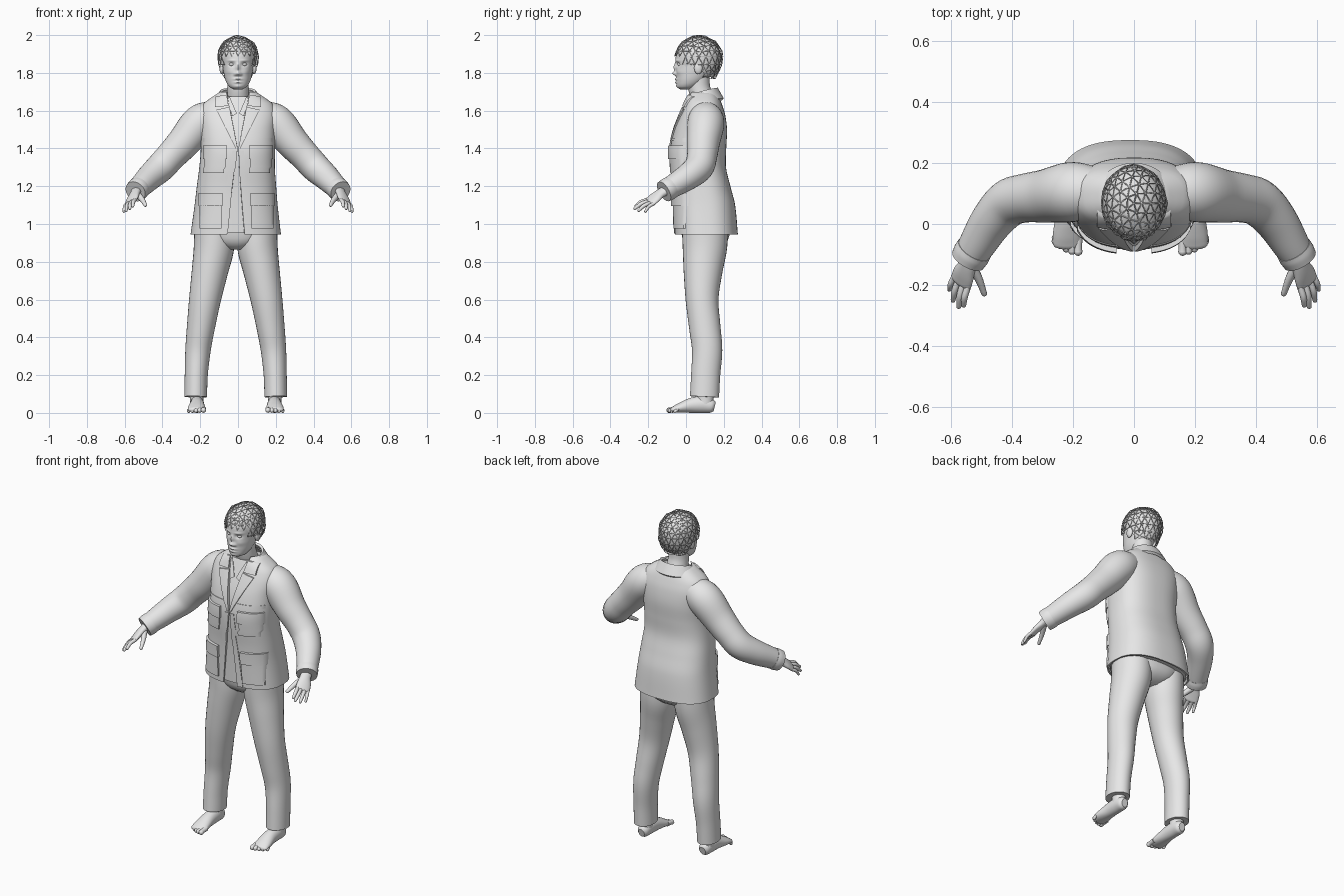
import bpy, bmesh, math, random
from mathutils import Vector

random.seed(4)
if "Cube" in bpy.data.objects:
    bpy.data.objects.remove(bpy.data.objects["Cube"], do_unlink=True)

GREY = bpy.data.materials.new("plain grey")
GREY.use_nodes = True
GREY.diffuse_color = (0.8, 0.8, 0.8, 1)
GREY.node_tree.nodes["Principled BSDF"].inputs["Base Color"].default_value = (0.8, 0.8, 0.8, 1)
TAU = math.tau
SIDES = (("left", 1), ("right", -1))


def finish(name, bm, angle=45):
    bmesh.ops.recalc_face_normals(bm, faces=bm.faces[:])
    mesh = bpy.data.meshes.new(name)
    bm.to_mesh(mesh)
    bm.free()
    mesh.materials.append(GREY)
    mesh.shade_smooth()
    mesh.set_sharp_from_angle(angle=math.radians(angle))
    obj = bpy.data.objects.new(name, mesh)
    bpy.context.collection.objects.link(obj)
    return obj


def loft(name, rings, closed=True, caps=True):
    bm = bmesh.new()
    vs = [[bm.verts.new(p) for p in ring] for ring in rings]
    n = len(rings[0])
    for a, b in zip(vs, vs[1:]):
        for i in range(n if closed else n - 1):
            j = (i + 1) % n
            bm.faces.new((a[i], a[j], b[j], b[i]))
    if caps:
        bm.faces.new(vs[0])
        bm.faces.new(vs[-1])
    return finish(name, bm)


def sample(rows, t):
    """Smooth interpolation of rows keyed by their first value."""
    n = len(rows)
    i = max([j for j in range(n - 1) if rows[j][0] <= t] or [0])
    a, b, p, q = rows[i], rows[i + 1], rows[max(i - 1, 0)], rows[min(i + 2, n - 1)]
    h = b[0] - a[0]
    u = min(max((t - a[0]) / h, 0), 1)
    out = []
    for k in range(1, len(a)):
        ma = h * (b[k] - p[k]) / (b[0] - p[0])
        mb = h * (q[k] - a[k]) / (q[0] - a[0])
        d = b[k] - a[k]
        out.append(a[k] + u * (ma + u * (3 * d - 2 * ma - mb + u * (ma + mb - 2 * d))))
    return out


def tube(name, pts, hint, side=1, dx=0, segs=24, steps=5, tip=False):
    """Oval tube through (x, y, z, width, depth) points."""
    rows = [(i, side * p[0] + dx) + tuple(p[1:]) for i, p in enumerate(pts)]
    path = [sample(rows, i / steps) for i in range((len(pts) - 1) * steps + 1)]
    if tip:
        end, before = path[-1], path[-2]
        way = (Vector(end[:3]) - Vector(before[:3])).normalized()
        for f, s in ((0.5, 0.86), (0.85, 0.5), (1, 0.1)):
            path.append(list(Vector(end[:3]) + way * end[4] * f) + [end[3] * s, end[4] * s])
    hint = Vector((side * hint[0], hint[1], hint[2]))
    rings = []
    for i, p in enumerate(path):
        t = (Vector(path[min(i + 1, len(path) - 1)][:3]) - Vector(path[max(i - 1, 0)][:3])).normalized()
        u = (hint - t * hint.dot(t)).normalized()
        v = t.cross(u)
        rings.append([Vector(p[:3]) + u * p[3] * math.cos(TAU * k / segs) + v * p[4] * math.sin(TAU * k / segs)
                      for k in range(segs)])
    return loft(name, rings)


def body_point(row, a, z, inset=0, p=0.8):
    cx, hx, yf, yb = row
    s, c = math.sin(a), math.cos(a)
    return Vector((cx + (hx - inset) * math.copysign(abs(s) ** p, s),
                   (yf + yb) / 2 - ((yb - yf) / 2 - inset) * math.copysign(abs(c) ** p, c), z))


def body(name, rows, z0, z1, inset=0, count=30, segs=48):
    zs = [z0 + (z1 - z0) * i / count for i in range(count + 1)]
    return loft(name, [[body_point(sample(rows, z), TAU * k / segs, z, inset) for k in range(segs)] for z in zs])


# Jacket: height, centre x, half width, front y, back y
JACKET = [(0.94, -.012, .24, -.06, .275), (1.1, -.01, .22, -.065, .26), (1.2, -.008, .21, -.07, .235),
          (1.3, -.005, .2, -.08, .212), (1.4, 0, .197, -.082, .213), (1.5, 0, .2, -.062, .217),
          (1.58, 0, .205, -.032, .207), (1.635, 0, .185, -.008, .19), (1.66, 0, .155, .002, .18),
          (1.68, 0, .125, .012, .17), (1.7, 0, .095, .025, .155)]


def gap(z):
    return 0.002 + (0.2 * (z - 1.4) if z > 1.4 else 0.1 * (1.4 - z))


def jacket_ring(z, segs=64):
    row = sample(JACKET, z)
    a0 = math.asin((gap(z) / row[1]) ** 1.25)
    arc = [a0 + (TAU - 2 * a0) * k / segs for k in range(segs + 1)]
    return [body_point(row, a, z) for a in arc] + [body_point(row, a, z, .009) for a in reversed(arc)]


loft("jacket_body", [jacket_ring(0.945 + 0.755 * i / 50) for i in range(51)])
body("shirt", JACKET, 0.955, 1.675, inset=.014)


def front_y(x, z):
    cx, hx, yf, yb = sample(JACKET, z)
    s = min(abs(x - cx) / hx, .985) ** 1.25
    return (yf + yb) / 2 - (yb - yf) / 2 * math.sqrt(1 - s * s) ** .8


def patch(name, corners, side, lift, n=10):
    """Raised panel that follows the jacket front; corners are (x, z)."""
    a, b, c, d = [Vector(q) for q in corners]
    ts = [0] + [i / n for i in range(n + 1)] + [1]
    rings = []
    for i, v in enumerate(ts):
        ring = []
        for j, u in enumerate(ts):
            q = a.lerp(b, u).lerp(d.lerp(c, u), v)
            edge = i in (0, n + 2) or j in (0, n + 2)
            x = side * q.x - (.008 if q.y < 1.3 else 0)
            ring.append((x, front_y(x, q.y) + (.006 if edge else -lift), q.y))
        rings.append(ring)
    return loft(name, rings, closed=False, caps=False)


def box(x0, x1, z0, z1):
    return (x0, z0), (x1, z0), (x1, z1), (x0, z1)


# Pockets, flaps, lapels, plackets
for label, s in SIDES:
    patch(label + "_chest_pocket", box(.065, .178, 1.27, 1.38), s, .009)
    patch(label + "_chest_flap", box(.058, .185, 1.345, 1.415), s, .016)
    patch(label + "_hip_pocket", box(.08, .195, .975, 1.13), s, .01)
    patch(label + "_hip_flap", box(.075, .2, 1.095, 1.165), s, .018)
    patch(label + "_yoke", ((.04, 1.445), (.185, 1.435), (.185, 1.455), (.045, 1.455)), s, .003)
    patch(label + "_lapel", ((.002, 1.40), (.012, 1.40), (.115, 1.605), (.045, 1.62)), s, .008)
    patch(label + "_collar_point", ((.05, 1.625), (.122, 1.62), (.12, 1.675), (.06, 1.685)), s, .01)
    patch(label + "_placket", ((.046, .95), (.08, .95), (.03, 1.39), (.004, 1.39)), s, .003)
    patch(label + "_shirt_collar", ((.006, 1.585), (.03, 1.57), (.06, 1.66), (.045, 1.675)), s, -.003)

# Collar band folded around the neck
collar = []
for i in range(41):
    t = i / 20 - 1
    a, drop = t * math.radians(140), t * t
    s, c = math.sin(a), math.cos(a)
    collar.append([(r * s * 1.05, .09 + (r - .012) * c, z - k * drop) for r, z, k in
                   ((.078, 1.715, .04), (.09, 1.722, .04), (.122, 1.665, .02), (.112, 1.655, .02))])
loft("jacket_collar", collar)

# Sleeves, cuffs and hands
SLEEVE = [(.12, .105, 1.575, .08), (.2, .105, 1.535, .098), (.285, .092, 1.435, .088), (.355, .085, 1.36, .08),
          (.41, .068, 1.3, .078), (.465, .01, 1.25, .07), (.515, -.07, 1.2, .06), (.54, -.112, 1.175, .053)]
ACROSS = Vector((.745, .58, -.33))
KNUCKLES = Vector((.566, -.188, 1.118))
FINGERS = (("index", -.03, (.557, -.266, 1.095), .0105), ("middle", -.01, (.573, -.27, 1.083), .011),
           ("ring", .011, (.592, -.25, 1.072), .0105), ("little", .03, (.604, -.215, 1.066), .009))
for label, s in SIDES:
    tube(label + "_sleeve", [p + (p[3],) for p in SLEEVE], (0, 1, 1), s, segs=32)
    tube(label + "_cuff", [(.522, -.082, 1.193, .06, .06), (.532, -.098, 1.183, .061, .061),
                           (.543, -.117, 1.172, .058, .058)], (0, 1, 1), s, segs=32)
    tube(label + "_palm", [(.535, -.1, 1.18, .03, .025), (.545, -.135, 1.162, .031, .021),
                           (.557, -.163, 1.14, .039, .018), (.566, -.19, 1.118, .041, .014)], ACROSS, s, tip=True)
    for finger, off, end, r in FINGERS:
        base, end = KNUCKLES + ACROSS * off, Vector(end)
        mid = base.lerp(end, .5) + Vector((.004, -.004, .005))
        tube(f"{label}_{finger}_finger", [(*base, r, r), (*mid, r, r), (*end, r * .75, r * .75)],
             ACROSS, s, segs=12, tip=True)
    tube(label + "_thumb", [(.535, -.13, 1.16, .019, .018), (.508, -.18, 1.13, .014, .013),
                            (.49, -.228, 1.1, .01, .009)], ACROSS, s, segs=12, tip=True)

# Trousers and bare feet
SHIFT = -.012
body("trouser_seat", [(.865, SHIFT, .05, .03, .16), (.9, SHIFT, .13, -.01, .215), (1, SHIFT, .2, -.03, .235),
                      (1.1, SHIFT, .19, -.03, .22)], .865, 1.1, count=12)
LEG = [(.115, .1, 1, .105, .12), (.115, .1, .88, .107, .118), (.137, .09, .75, .096, .103),
       (.163, .085, .6, .084, .087), (.185, .1, .45, .074, .083), (.2, .112, .33, .067, .08),
       (.209, .104, .2, .061, .077), (.212, .098, .085, .06, .077)]
FOOT = [(.205, .152, .032, .02, .024), (.205, .135, .036, .033, .036), (.205, .09, .044, .037, .044),
        (.205, .03, .04, .039, .04), (.207, -.03, .027, .046, .027), (.207, -.068, .017, .046, .016)]
for label, s in SIDES:
    tube(label + "_trouser_leg", LEG, (1, 0, 0), s, SHIFT, segs=32)
    tube(label + "_ankle", [(.21, .1, .17, .04, .045), (.207, .103, .09, .036, .042),
                            (.205, .1, .04, .036, .045)], (1, 0, 0), s, SHIFT)
    tube(label + "_foot", FOOT, (1, 0, 0), s, SHIFT, tip=True)
    for i in range(5):
        r, x, y = .0145 - .0015 * i, .171 + .0195 * i, -.09 + .004 * i * i / 2
        tube(f"{label}_toe_{i + 1}", [(x, -.045, .02, r, r), (x, y + .012, .017, r * .9, r * .9),
                                      (x, y, r, r, r)], (1, 0, 0), s, SHIFT, segs=12, tip=True)

# Head with sculpted face: (x, z, width, height, amount)
HEAD = [(1.712, 0, .022, -.03, .03), (1.725, 0, .045, -.045, .06), (1.755, 0, .064, -.05, .1),
        (1.8, 0, .076, -.052, .135), (1.85, 0, .083, -.055, .165), (1.9, 0, .088, -.052, .175),
        (1.95, 0, .078, -.03, .16), (1.985, 0, .035, .02, .11)]
FACE = [(0, 1.828, .01, .022, .012), (0, 1.797, .014, .011, .02), (0, 1.767, .02, .006, .009),
        (0, 1.75, .018, .006, .009), (0, 1.729, .018, .01, .005)]
for m in (1, -1):
    FACE += [(m * .033, 1.845, .016, .011, -.011), (m * .035, 1.865, .02, .006, .004),
             (m * .015, 1.792, .007, .007, .007), (m * .045, 1.805, .02, .016, .004)]
rings = []
for i in range(81):
    z = 1.712 + .273 * i / 80
    ring = [body_point(sample(HEAD, z), TAU * k / 96, z, p=.95) for k in range(96)]
    for v in ring:
        if v.y < .03:
            v.y -= sum(h * math.exp(-((v.x - x) / w) ** 2 - ((z - c) / t) ** 2) for x, c, w, t, h in FACE)
    rings.append(ring)
loft("head", rings)
tube("neck", [(0, .095, 1.6, .085, .07), (0, .088, 1.66, .064, .06), (0, .07, 1.72, .057, .058),
              (0, .065, 1.79, .058, .06)], (1, 0, 0), segs=32)


def ball(name, centre, size, sub=3):
    bm = bmesh.new()
    bmesh.ops.create_icosphere(bm, subdivisions=sub, radius=1)
    for v in bm.verts:
        v.co = Vector(centre) + Vector(a * b for a, b in zip(v.co, size))
    return finish(name, bm)


for label, s in SIDES:
    ball(label + "_eye", (s * .033, -.031, 1.845), (.014, .014, .01))
    ball(label + "_ear", (s * .086, .065, 1.825), (.012, .022, .032))


# Cropped hair: a solid cap below an open net of curls
def hair(name, scale, sub, jitter):
    bm = bmesh.new()
    bmesh.ops.create_icosphere(bm, subdivisions=sub, radius=scale)
    for v in bm.verts:
        q = v.co * (1 + random.uniform(-jitter, jitter))
        v.co = (q.x * .108, .068 + q.y * .127, 1.886 + q.z * (.112 if q.z > 0 else .16))
    bare = [f for f in bm.faces if f.calc_center_median().z <
            (1.9 if f.calc_center_median().y < -.01 else 1.84 if f.calc_center_median().y < .09 else 1.78)]
    bmesh.ops.delete(bm, geom=bare, context="FACES")
    return finish(name, bm)


hair("hair_cap", .93, 4, .004)
net = hair("hair_curls", .99, 3, .03)
wire = net.modifiers.new("strands", "WIREFRAME")
wire.thickness = .004
